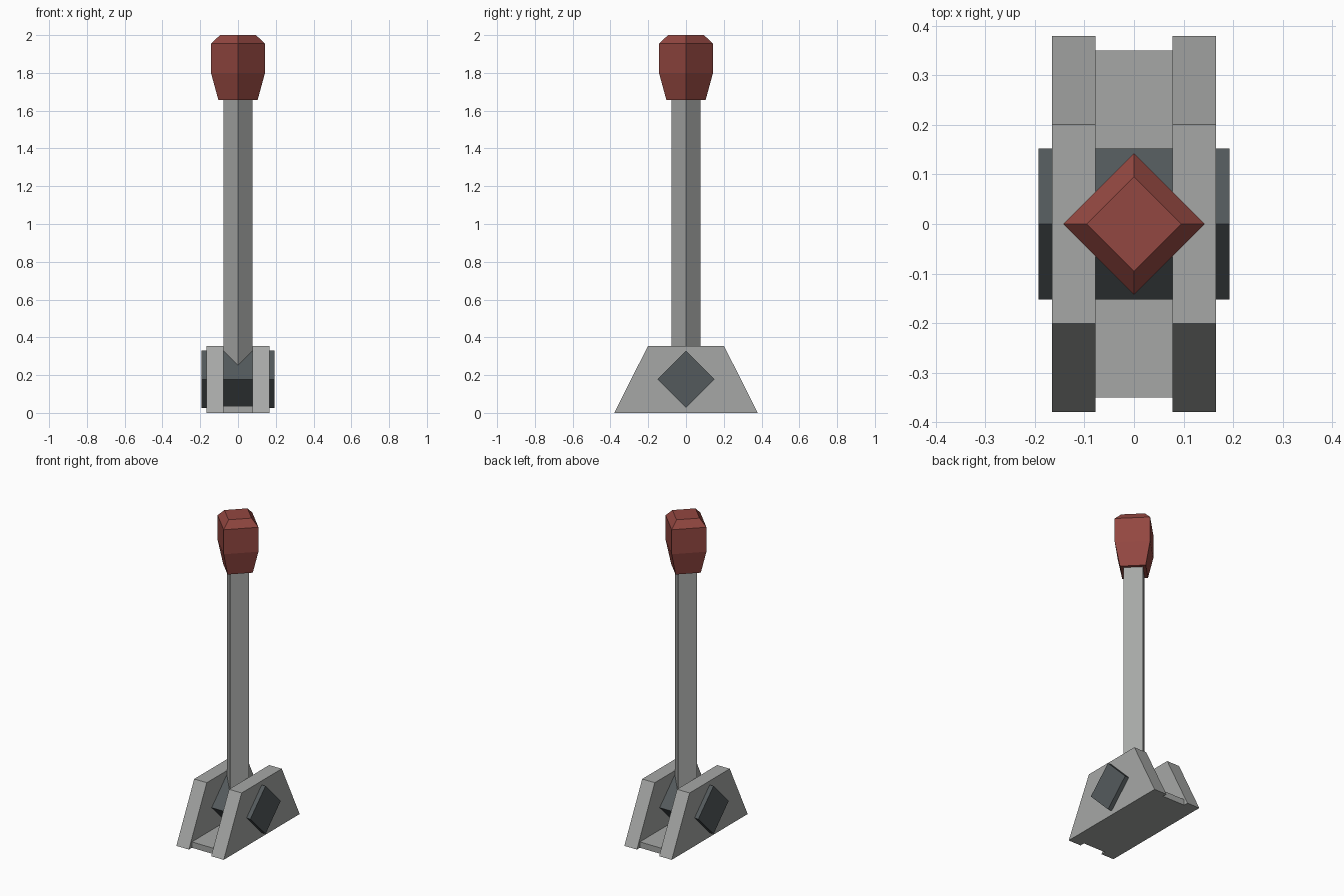
import bpy, bmesh, math

if "Cube" in bpy.data.objects:
    bpy.data.objects.remove(bpy.data.objects["Cube"])


def material(name, rgb):
    m = bpy.data.materials.new(name)
    m.diffuse_color = (*rgb, 1)
    m.use_nodes = True
    m.node_tree.nodes["Principled BSDF"].inputs["Base Color"].default_value = m.diffuse_color
    return m


grey = material("steel grey", (0.38, 0.39, 0.38))
dark = material("dark steel", (0.088, 0.102, 0.108))
red = material("dull red", (0.29, 0.063, 0.052))


def loft(name, rings, mat):
    """Bridge equal-length point rings and cap both ends."""
    bm = bmesh.new()
    loops = [[bm.verts.new(p) for p in ring] for ring in rings]
    n = len(loops[0])
    for a, b in zip(loops, loops[1:]):
        for i in range(n):
            j = (i + 1) % n
            bm.faces.new((a[i], a[j], b[j], b[i]))
    bm.faces.new(loops[0][::-1])
    bm.faces.new(loops[-1])
    bmesh.ops.recalc_face_normals(bm, faces=bm.faces)
    mesh = bpy.data.meshes.new(name)
    bm.to_mesh(mesh)
    bm.free()
    mesh.materials.append(mat)
    obj = bpy.data.objects.new(name, mesh)
    bpy.context.collection.objects.link(obj)
    return obj


def along_x(name, profile, x0, x1, mat):
    return loft(name, [[(x, y, z) for y, z in profile] for x in (x0, x1)], mat)


def diamond(r):
    return [(r * math.cos(i * math.pi / 2), r * math.sin(i * math.pi / 2)) for i in range(4)]


def upright(name, sections, mat):
    return loft(name, [[(x, y, z) for x, y in diamond(r)] for r, z in sections], mat)


# Side brackets and the floor plate joining them
trapezoid = [(-0.38, 0), (0.38, 0), (0.201, 0.355), (-0.201, 0.355)]
along_x("right_bracket", trapezoid, 0.078, 0.166, grey)
along_x("left_bracket", trapezoid, -0.166, -0.078, grey)
along_x("floor_plate", [(-0.35, 0), (0.35, 0), (0.35, 0.037), (-0.35, 0.037)],
        -0.078, 0.078, grey)

# Square pivot axle turned on its corner
along_x("pivot_axle", [(y, z + 0.178) for y, z in diamond(0.152)], -0.193, 0.193, dark)

# Lever shaft and grip
upright("lever_shaft", [(0.078, 0.178), (0.078, 1.66)], grey)
upright("lever_grip", [(0.104, 1.657), (0.143, 1.80), (0.143, 1.955), (0.095, 2.0)], red)
